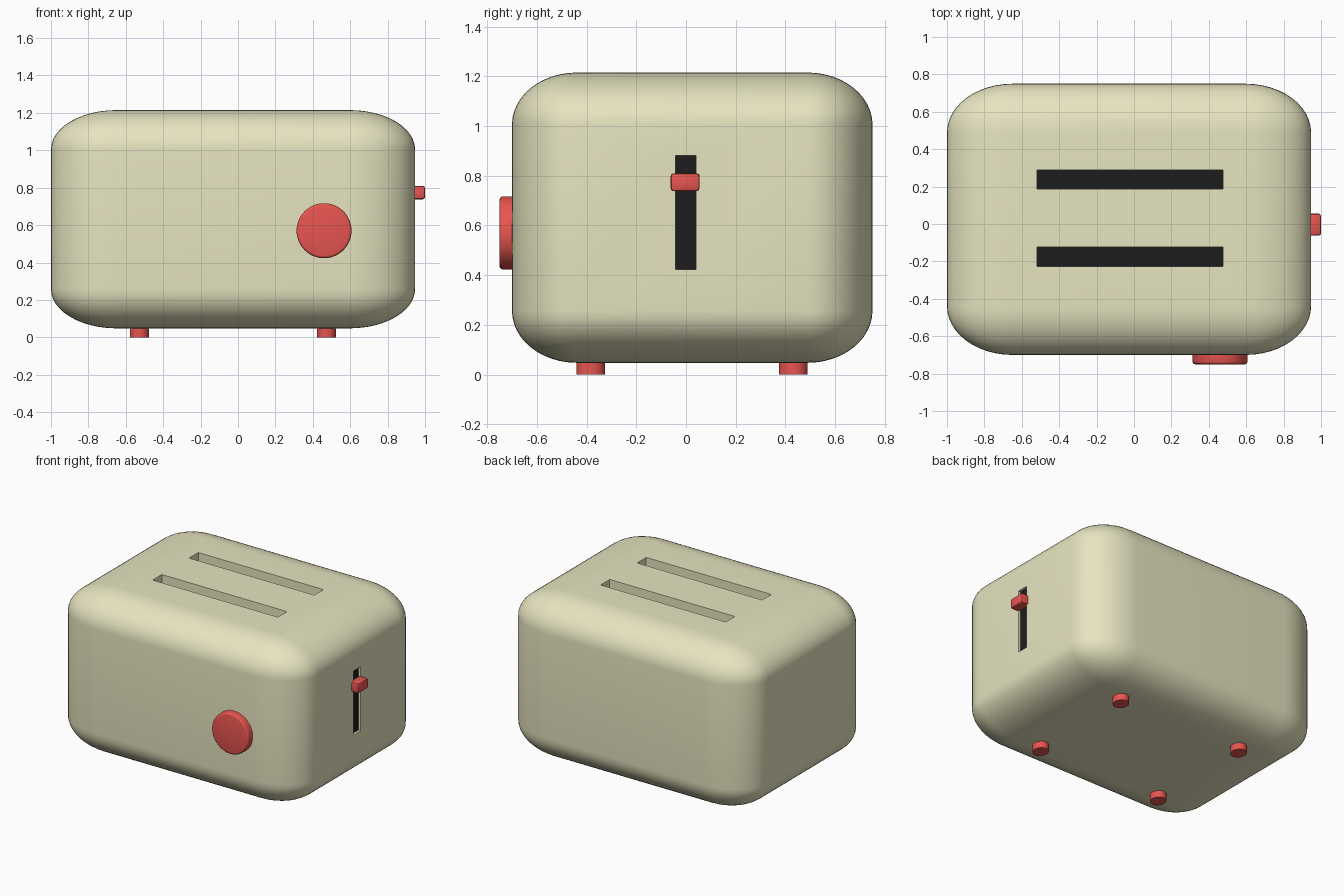
import bpy, bmesh
from mathutils import Matrix, Vector

if "Cube" in bpy.data.objects:
    bpy.data.objects.remove(bpy.data.objects["Cube"])


def material(name, rgb):
    m = bpy.data.materials.new(name)
    m.diffuse_color = (*rgb, 1)
    m.use_nodes = True
    m.node_tree.nodes["Principled BSDF"].inputs["Base Color"].default_value = m.diffuse_color
    return m


CREAM = material("cream", (0.80, 0.78, 0.53))
RED = material("red", (0.80, 0.09, 0.08))
BLACK = material("black", (0.012, 0.012, 0.012))


def finish(bm, name, mat=None):
    me = bpy.data.meshes.new(name)
    bm.to_mesh(me)
    bm.free()
    ob = bpy.data.objects.new(name, me)
    bpy.context.collection.objects.link(ob)
    if mat:
        me.materials.append(mat)
    return ob


def smooth(ob, angle=0.6):
    bpy.ops.object.select_all(action='DESELECT')
    ob.select_set(True)
    bpy.context.view_layer.objects.active = ob
    bpy.ops.object.shade_smooth_by_angle(angle=angle)


def box(name, lo, hi, mat=None, bevel=0, segments=1, relative=False):
    """Box between two corners; a relative bevel stretches with the box."""
    lo, hi = Vector(lo), Vector(hi)
    bm = bmesh.new()
    bmesh.ops.create_cube(bm, size=1)
    if not relative:
        bmesh.ops.scale(bm, vec=hi - lo, verts=bm.verts)
    if bevel:
        bmesh.ops.bevel(bm, geom=bm.edges[:], offset=bevel, segments=segments,
                        profile=0.5, affect='EDGES')
    if relative:
        bmesh.ops.scale(bm, vec=hi - lo, verts=bm.verts)
    bmesh.ops.translate(bm, vec=(lo + hi) / 2, verts=bm.verts)
    return finish(bm, name, mat)


def cylinder(name, radius, depth, matrix, mat, bevel=0, sides=32):
    bm = bmesh.new()
    bmesh.ops.create_cone(bm, cap_ends=True, segments=sides, radius1=radius,
                          radius2=radius, depth=depth)
    if bevel:
        rim = [e for e in bm.edges if all(v.co.z > 0 for v in e.verts)]
        bmesh.ops.bevel(bm, geom=rim, offset=bevel, segments=3, profile=0.5,
                        affect='EDGES')
    bmesh.ops.transform(bm, matrix=matrix, verts=bm.verts)
    ob = finish(bm, name, mat)
    smooth(ob)
    return ob


# Rounded body shell
body = box("body", (-1, -0.70, 0.048), (0.947, 0.75, 1.215), CREAM,
           bevel=0.18, segments=12, relative=True)

# Recesses: two bread slots and the lever track, each with a black floor
FLOOR = 0.6
TRACK = 0.928
cutters = []
for label, y in (("front", -0.176), ("back", 0.238)):
    lo, hi = (-0.519, y - 0.052), (0.476, y + 0.052)
    cutters.append(box("slot_cutter", (*lo, FLOOR), (*hi, 1.4)))
    box(label + "_bread_slot_floor", (*lo, FLOOR - 0.01), (*hi, FLOOR + 0.003), BLACK)
cutters.append(box("track_cutter", (TRACK, -0.042, 0.423), (1.1, 0.041, 0.882)))
box("lever_track_floor", (TRACK - 0.01, -0.042, 0.423), (TRACK + 0.002, 0.041, 0.882), BLACK)

for c in cutters:
    c.hide_render = True
    mod = body.modifiers.new("cut", 'BOOLEAN')
    mod.operation = 'DIFFERENCE'
    mod.solver = 'EXACT'
    mod.object = c
bpy.context.view_layer.update()
cut_mesh = bpy.data.meshes.new_from_object(
    body.evaluated_get(bpy.context.evaluated_depsgraph_get()))
body.modifiers.clear()
body.data = cut_mesh
for c in cutters:
    bpy.data.objects.remove(c)
smooth(body)

# Lever handle
smooth(box("lever", (TRACK, -0.062, 0.738), (1.0, 0.055, 0.81), RED,
           bevel=0.012, segments=2))

# Browning dial on the front
face_front = Matrix.Rotation(1.5707963, 4, 'X')
cylinder("dial", 0.147, 0.07, Matrix.Translation((0.46, -0.715, 0.57)) @ face_front,
         RED, bevel=0.014, sides=48)

# Four feet
for side, x in (("left", -0.527), ("right", 0.473)):
    for end, y in (("front", -0.383), ("back", 0.431)):
        cylinder(f"{end}_{side}_foot", 1, 0.06,
                 Matrix.Translation((x, y, 0.03)) @ Matrix.Diagonal((0.051, 0.057, 1, 1)),
                 RED)
